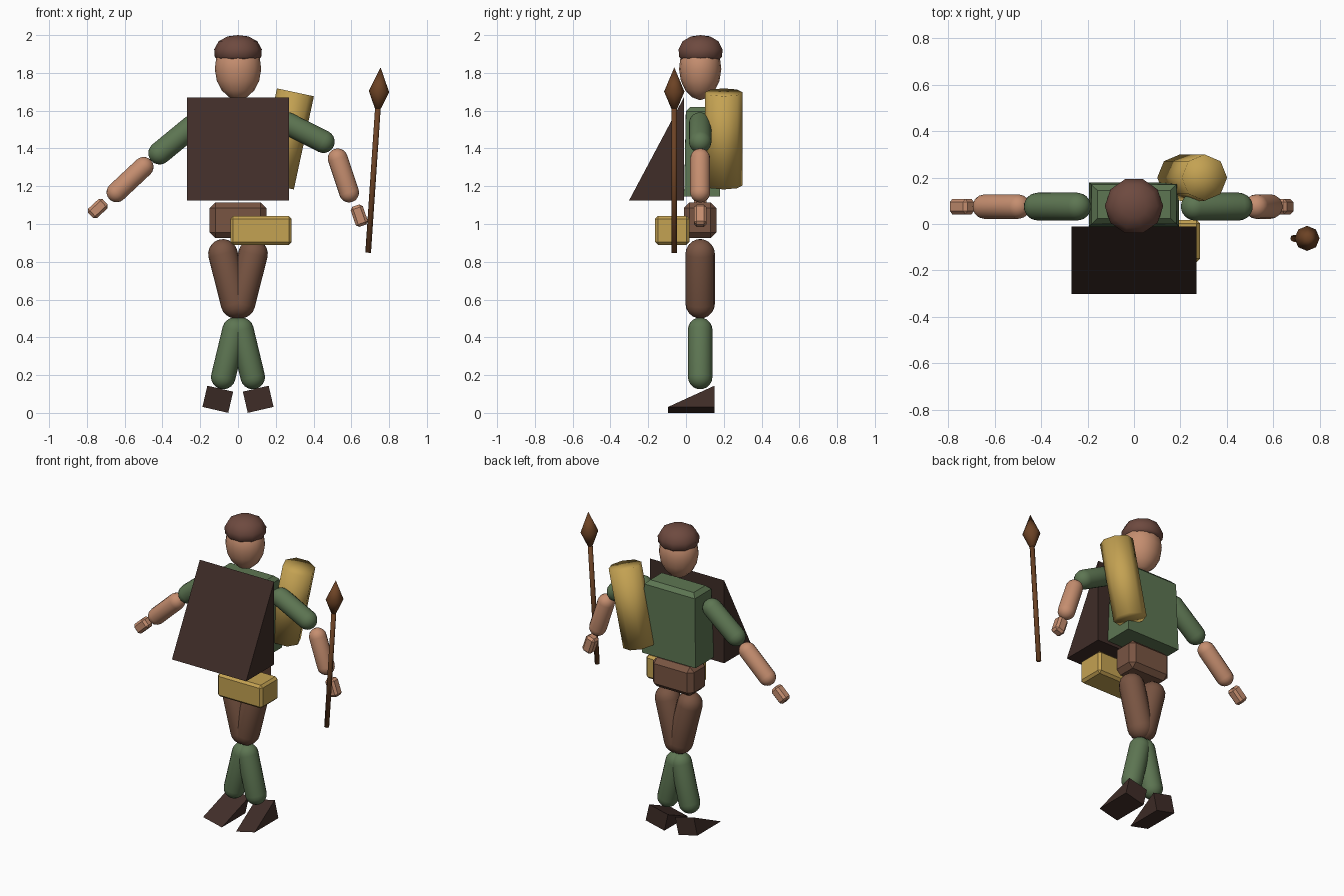
import bpy, bmesh
from math import cos, sin, pi, radians
from mathutils import Vector

if "Cube" in bpy.data.objects:
    bpy.data.objects.remove(bpy.data.objects["Cube"])

BODY_Y = 0.075


def material(name, rgb):
    m = bpy.data.materials.new(name)
    m.diffuse_color = (*rgb, 1)
    m.use_nodes = True
    m.node_tree.nodes["Principled BSDF"].inputs["Base Color"].default_value = m.diffuse_color
    return m


SKIN = material("skin", (0.56, 0.27, 0.16))
GREEN = material("green_cloth", (0.11, 0.18, 0.085))
BROWN = material("brown_cloth", (0.19, 0.09, 0.055))
DARK = material("dark_leather", (0.05, 0.026, 0.021))
FELT = material("hat_felt", (0.155, 0.068, 0.05))
YELLOW = material("yellow_canvas", (0.55, 0.36, 0.085))
WOOD = material("wood", (0.15, 0.055, 0.018))


def finish(name, bm, mat, loc, smooth=False):
    bmesh.ops.recalc_face_normals(bm, faces=bm.faces)
    for f in bm.faces:
        f.smooth = smooth
    me = bpy.data.meshes.new(name)
    bm.to_mesh(me)
    bm.free()
    me.materials.append(mat)
    ob = bpy.data.objects.new(name, me)
    ob.location = loc
    bpy.context.collection.objects.link(ob)
    return ob


def lathe(name, profile, mat, loc, axis=(0, 0, 1), sides=16, y_scale=1):
    """Spin (radius, height) points around the given axis."""
    bm = bmesh.new()
    rings = []
    for r, h in profile:
        if r == 0:
            rings.append([bm.verts.new((0, 0, h))] * sides)
        else:
            rings.append([bm.verts.new((r * cos(2 * pi * i / sides),
                                        y_scale * r * sin(2 * pi * i / sides), h))
                          for i in range(sides)])
    for a, b in zip(rings, rings[1:]):
        for i in range(sides):
            j = (i + 1) % sides
            bm.faces.new(list(dict.fromkeys((a[i], a[j], b[j], b[i]))))
    ob = finish(name, bm, mat, loc, True)
    axis = Vector(axis)
    ob.rotation_euler = (0, Vector((axis.z, axis.x)).angle_signed(Vector((1, 0))), 0)
    return ob


def capsule(name, p, q, r, mat):
    """Round-ended limb between two (x, z) joint centres."""
    a, b = Vector((p[0], BODY_Y, p[1])), Vector((q[0], BODY_Y, q[1]))
    if a.z > b.z:
        a, b = b, a
    n, length = 5, (b - a).length
    arc = [(r * cos(pi / 2 * i / n), r * sin(pi / 2 * i / n)) for i in range(n)] + [(0, r)]
    prof = [(x, -z) for x, z in reversed(arc)] + [(x, length + z) for x, z in arc]
    return lathe(name, prof, mat, a, b - a)


def box(name, loc, size, mat, bevel=0.0, tilt=0.0):
    bm = bmesh.new()
    bmesh.ops.create_cube(bm, size=1)
    bmesh.ops.scale(bm, vec=size, verts=bm.verts)
    if bevel:
        bmesh.ops.bevel(bm, geom=bm.edges[:], offset=bevel, segments=1, affect='EDGES')
    ob = finish(name, bm, mat, loc)
    ob.rotation_euler.y = radians(tilt)
    return ob


def wedge(name, loc, size, mat, tilt=0.0):
    """Triangular prism: upright back, slope running down to the front."""
    x, y, z = (s / 2 for s in size)
    bm = bmesh.new()
    l, r = ([bm.verts.new((s * x, *p)) for p in ((y, z), (-y, -z), (y, -z))] for s in (-1, 1))
    bm.faces.new(l)
    bm.faces.new(r)
    for i in range(3):
        j = (i + 1) % 3
        bm.faces.new((l[i], l[j], r[j], r[i]))
    ob = finish(name, bm, mat, loc)
    ob.rotation_euler.y = radians(tilt)
    return ob


# head and hat
lathe("head", [(0, 1.655), (0.045, 1.67), (0.085, 1.706), (0.112, 1.757), (0.123, 1.82),
               (0.115, 1.88), (0.07, 1.94), (0, 1.96)], SKIN, (0, BODY_Y, 0), y_scale=0.91)
lathe("hat", [(0, 1.865), (0.105, 1.868), (0.123, 1.885), (0.126, 1.925), (0.102, 1.968),
              (0.055, 1.993), (0, 2.0)], FELT, (0, 0.077, 0), sides=10, y_scale=0.97)

# torso, tapering slightly up to bevelled shoulders
bm = bmesh.new()
bmesh.ops.create_cube(bm, size=1)
bmesh.ops.scale(bm, vec=(0.39, 0.19, 0.475), verts=bm.verts)
for v in bm.verts:
    if v.co.z > 0:
        v.co.x *= 0.94
        v.co.y *= 0.9
top = [e for e in bm.edges if all(v.co.z > 0 for v in e.verts)]
bmesh.ops.bevel(bm, geom=top, offset=0.025, segments=1, affect='EDGES')
finish("torso", bm, GREEN, (0, 0.085, 1.383))

box("hips", (0, BODY_Y, 1.02), (0.3, 0.172, 0.19), BROWN, 0.03)
wedge("front_cloak", (0, -0.156, 1.398), (0.54, 0.29, 0.545), DARK)
box("belt_pouch", (0.122, -0.073, 0.966), (0.325, 0.182, 0.152), YELLOW, 0.015)

# bedroll on the back
axis = Vector((0.106, 0, 0.493))
L = axis.length
lathe("bedroll", [(0, 0), (0.1, 0), (0.1, L), (0, L)], YELLOW, (0.198, 0.2, 1.204), axis, sides=8)

# legs, mirrored
for s, side in ((-1, "left"), (1, "right")):
    capsule(side + "_thigh", (s * 0.08, 0.842), (s * 0.013, 0.578), 0.078, BROWN)
    capsule(side + "_shin", (s * 0.078, 0.19), (s * 0.018, 0.44), 0.065, GREEN)
    wedge(side + "_foot", (s * 0.107, 0.028, 0.072), (0.14, 0.245, 0.115), DARK, -s * 13)

# arms, posed differently on each side
capsule("left_upper_arm", (-0.245, 1.515), (-0.415, 1.375), 0.06, GREEN)
capsule("left_forearm", (-0.5, 1.302), (-0.643, 1.168), 0.053, SKIN)
box("left_hand", (-0.742, BODY_Y, 1.082), (0.068, 0.066, 0.105), SKIN, 0.014, 47)
capsule("right_upper_arm", (0.262, 1.532), (0.452, 1.436), 0.06, GREEN)
capsule("right_forearm", (0.528, 1.347), (0.588, 1.167), 0.053, SKIN)
box("right_hand", (0.642, BODY_Y, 1.044), (0.068, 0.066, 0.112), SKIN, 0.014, -19)

# spear
spear_axis = (0.066, 0, 0.98)
spear_base = (0.689, -0.062, 0.848)
lathe("spear_shaft", [(0, 0), (0.015, 0), (0.015, 0.78), (0, 0.78)], WOOD,
      spear_base, spear_axis, sides=8)
lathe("spear_head", [(0, 0.765), (0.016, 0.765), (0.054, 0.855), (0, 0.983)], WOOD,
      spear_base, spear_axis, sides=8)
